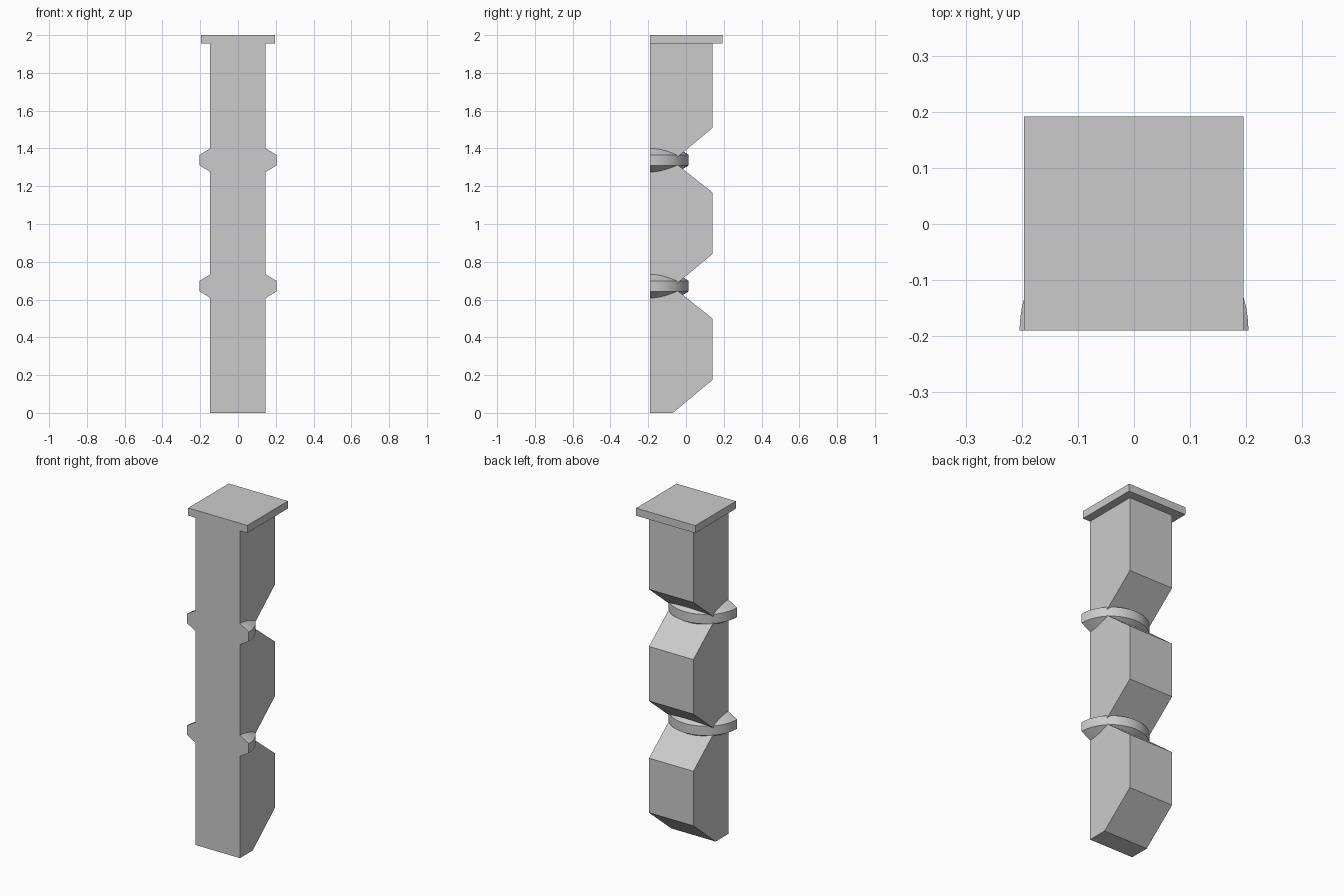
import bpy
import bmesh
import math

cube = bpy.data.objects.get("Cube")
if cube:
    bpy.data.objects.remove(cube, do_unlink=True)

grey = bpy.data.materials.new("plain_grey")
grey.use_nodes = True
colour = (0.6, 0.6, 0.6, 1)
grey.diffuse_color = colour
grey.node_tree.nodes["Principled BSDF"].inputs["Base Color"].default_value = colour

FRONT = -0.19
PITCH = 0.667


def finish(name, bm):
    bmesh.ops.recalc_face_normals(bm, faces=bm.faces)
    mesh = bpy.data.meshes.new(name)
    bm.to_mesh(mesh)
    bm.free()
    obj = bpy.data.objects.new(name, mesh)
    bpy.context.collection.objects.link(obj)
    mesh.materials.append(grey)
    return obj


def extrude_side_profile(name, points, x0, x1):
    """Solid made from a (y, z) outline running from x0 to x1."""
    bm = bmesh.new()
    face = bm.faces.new([bm.verts.new((x0, y, z)) for y, z in points])
    grown = bmesh.ops.extrude_face_region(bm, geom=[face])
    verts = [v for v in grown["geom"] if isinstance(v, bmesh.types.BMVert)]
    bmesh.ops.translate(bm, verts=verts, vec=(x1 - x0, 0, 0))
    return finish(name, bm)


def half_collar(name, z):
    """Half ring with a flat rim and sloping top and bottom."""
    section = [(0.11, 0.084), (0.204, 0.028), (0.204, -0.028), (0.11, -0.084)]
    steps = 32
    bm = bmesh.new()
    rows = []
    for i in range(steps + 1):
        a = math.pi * i / steps
        rows.append([bm.verts.new((r * math.cos(a), FRONT + r * math.sin(a), z + h))
                     for r, h in section])
    for a, b in zip(rows, rows[1:]):
        for j in range(4):
            k = (j + 1) % 4
            bm.faces.new((a[j], a[k], b[k], b[j]))
    bm.faces.new(rows[0])
    bm.faces.new(rows[-1])
    obj = finish(name, bm)
    bpy.ops.object.select_all(action="DESELECT")
    obj.select_set(True)
    bpy.context.view_layer.objects.active = obj
    bpy.ops.object.shade_smooth_by_angle(angle=math.radians(25))


# Notched shaft: three stacked lobes, the last running up into the cap
outline = [(FRONT, 0)]
for n in range(3):
    base = n * PITCH
    outline += [(-0.07, base), (0.14, base + 0.174)]
    if n < 2:
        outline.append((0.14, base + 0.5))
outline += [(0.14, 1.96), (FRONT, 1.96)]
extrude_side_profile("notched_shaft", outline, -0.147, 0.146)

# Square cap, flush with the shaft front
extrude_side_profile("top_cap", [(FRONT, 1.955), (0.192, 1.955), (0.192, 2), (FRONT, 2)],
                     -0.196, 0.195)

# Collars around the two waists
for label, height in (("lower_collar", 0.671), ("upper_collar", 1.338)):
    half_collar(label, height)
